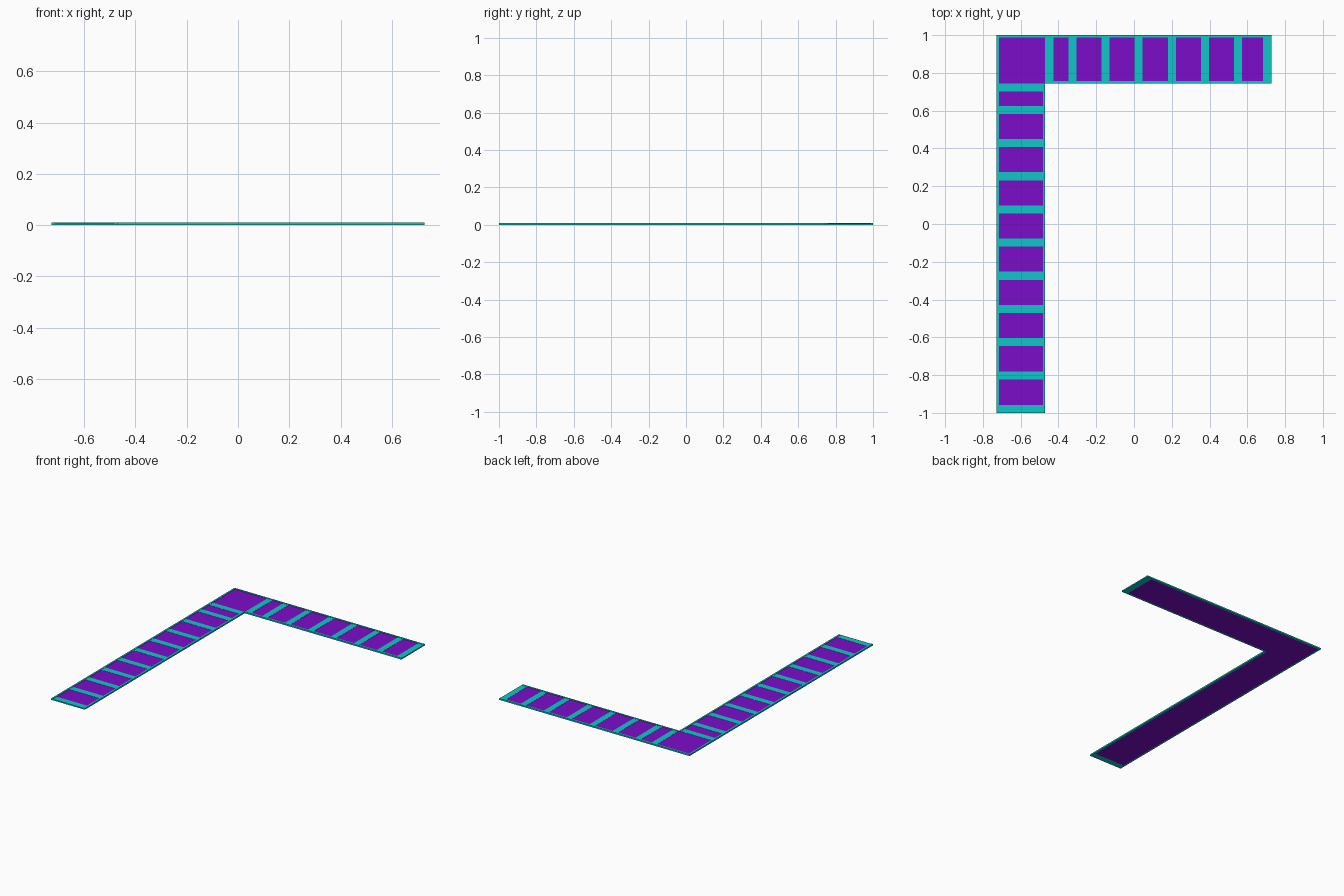
import bpy, bmesh

if "Cube" in bpy.data.objects:
    bpy.data.objects.remove(bpy.data.objects["Cube"])

def material(name, rgb):
    m = bpy.data.materials.new(name)
    m.diffuse_color = (*rgb, 1)
    m.use_nodes = True
    m.node_tree.nodes["Principled BSDF"].inputs["Base Color"].default_value = m.diffuse_color
    return m

TEAL = material("teal", (0.005, 0.57, 0.57))
PURPLE = material("purple", (0.198, 0.004, 0.578))

def slab(name, outline, z0, z1, mat):
    """Extrude a flat outline from z0 to z1."""
    bm = bmesh.new()
    face = bm.faces.new([bm.verts.new((x, y, z0)) for x, y in outline])
    ext = bmesh.ops.extrude_face_region(bm, geom=[face], use_keep_orig=True)
    for v in ext["geom"]:
        if isinstance(v, bmesh.types.BMVert):
            v.co.z = z1
    bmesh.ops.recalc_face_normals(bm, faces=bm.faces[:])
    me = bpy.data.meshes.new(name)
    bm.to_mesh(me)
    bm.free()
    me.materials.append(mat)
    ob = bpy.data.objects.new(name, me)
    bpy.context.collection.objects.link(ob)
    return ob

def box(name, x0, x1, y0, y1, z0, z1, mat=TEAL):
    return slab(name, [(x0, y0), (x1, y0), (x1, y1), (x0, y1)], z0, z1, mat)

X, Y = 0.727, 1.0          # outer half extents
XI, YI = -0.47, 0.745      # inner corner of the L
R, B = 0.012, 0.043        # rail and bar widths
TOP, BAR, BASE = 0.010, 0.0085, 0.0075

# L-shaped purple base
slab("base_panel", [(-X + R, -Y + B), (XI - R, -Y + B), (XI - R, YI), (XI, YI),
                    (XI, YI + R), (X - B, YI + R), (X - B, Y - R), (-X + R, Y - R)],
     0, BASE, PURPLE)

# Edge rails
box("long_outer_rail", -X, -X + R, -Y, Y, 0, TOP)
box("long_inner_rail", XI - R, XI, -Y, YI, 0, TOP)
box("short_outer_rail", -X + R, X, Y - R, Y, 0, TOP)
box("short_inner_rail", XI, X, YI, YI + R, 0, TOP)

# End bars closing both arms
box("long_end_bar", -X + R, XI - R, -Y, -Y + B, 0, BAR)
box("short_end_bar", X - B, X, YI + R, Y - R, 0, BAR)

# Cross bars, evenly spaced, plus one beside the corner on each arm
for i, y in enumerate([-0.977 + 0.1757 * k for k in range(1, 10)] + [YI - B / 2]):
    box(f"long_cross_bar_{i}", -X + R, XI - R, y - B / 2, y + B / 2, 0.004, BAR)
for i, x in enumerate([0.551 - 0.1754 * k for k in range(6)] + [XI + B / 2]):
    box(f"short_cross_bar_{i}", x - B / 2, x + B / 2, YI + R, Y - R, 0.004, BAR)
